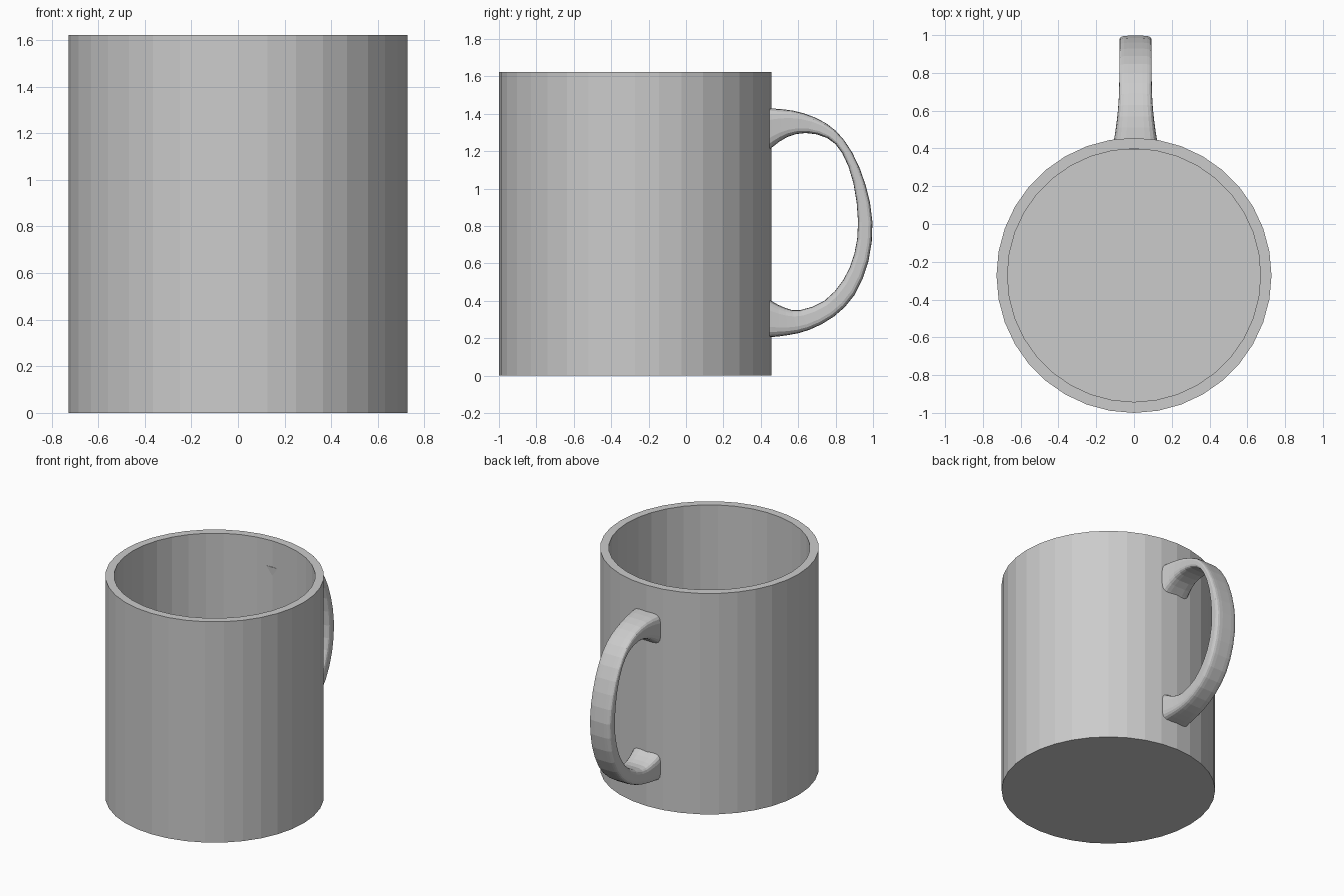
import bpy, bmesh, math
from mathutils import Vector

if "Cube" in bpy.data.objects:
    bpy.data.objects.remove(bpy.data.objects["Cube"])

clay = bpy.data.materials.new("light grey ceramic")
clay.use_nodes = True
clay.diffuse_color = (0.6, 0.6, 0.6, 1)
clay.node_tree.nodes["Principled BSDF"].inputs["Base Color"].default_value = (0.6, 0.6, 0.6, 1)


def loft(name, rings, closed_caps=True):
    """Skin a list of point rings and cap both ends."""
    bm = bmesh.new()
    loops = [[bm.verts.new(p) for p in ring] for ring in rings]
    count = len(loops[0])
    for a, b in zip(loops, loops[1:]):
        for i in range(count):
            j = (i + 1) % count
            bm.faces.new((a[i], a[j], b[j], b[i]))
    bm.faces.new(loops[0])
    bm.faces.new(loops[-1])
    bmesh.ops.recalc_face_normals(bm, faces=bm.faces)
    mesh = bpy.data.meshes.new(name)
    bm.to_mesh(mesh)
    bm.free()
    mesh.materials.append(clay)
    obj = bpy.data.objects.new(name, mesh)
    bpy.context.collection.objects.link(obj)
    return obj


# Cup: outer wall, rim, inner wall and floor
SIDES, CENTRE_Y, HEIGHT = 36, -0.272, 1.622


def circle(radius, z):
    return [(radius * math.cos(math.tau * i / SIDES),
             CENTRE_Y + radius * math.sin(math.tau * i / SIDES), z) for i in range(SIDES)]


loft("cup", [circle(0.728, 0), circle(0.728, HEIGHT), circle(0.67, HEIGHT), circle(0.67, 0.06)])

# Handle stations: outer y, outer z, inner y, inner z, half width
stations = [Vector(s) for s in (
    (0.394, 1.43, 0.41, 1.17, 0.125),
    (0.46, 1.428, 0.46, 1.22, 0.112),
    (0.57, 1.417, 0.54, 1.275, 0.097),
    (0.69, 1.38, 0.64, 1.297, 0.088),
    (0.80, 1.31, 0.755, 1.27, 0.086),
    (0.89, 1.19, 0.835, 1.19, 0.086),
    (0.96, 1.02, 0.895, 1.03, 0.086),
    (0.997, 0.82, 0.92, 0.82, 0.086),
    (0.975, 0.61, 0.90, 0.65, 0.086),
    (0.90, 0.43, 0.84, 0.51, 0.086),
    (0.79, 0.315, 0.74, 0.40, 0.086),
    (0.66, 0.245, 0.61, 0.35, 0.09),
    (0.55, 0.217, 0.53, 0.362, 0.1),
    (0.46, 0.206, 0.46, 0.397, 0.112),
    (0.41, 0.2, 0.41, 0.43, 0.12))]


def smooth_path(points, steps):
    """Pass a smooth spline through the stations."""
    result = []
    for i in range(len(points) - 1):
        p0, p1 = points[max(i - 1, 0)], points[i]
        p2, p3 = points[i + 1], points[min(i + 2, len(points) - 1)]
        for k in range(steps):
            t = k / steps
            result.append(p1 + 0.5 * t * (p2 - p0 + t * (
                2 * p0 - 5 * p1 + 4 * p2 - p3 + t * (3 * (p1 - p2) + p3 - p0))))
    return result + [points[-1]]


def section(station, sides=20):
    """Rounded rectangle spanning the inner and outer edge."""
    outer_y, outer_z, inner_y, inner_z, width = station
    ring = []
    for i in range(sides):
        angle = math.tau * (i + 0.5) / sides
        c, s = math.cos(angle), math.sin(angle)
        across = math.copysign(abs(c) ** 0.45, c)
        out = math.copysign(min(1, abs(s) ** 0.45 * 1.01), s)
        mix = (out + 1) / 2
        ring.append((0.008 + width * across,
                     inner_y + (outer_y - inner_y) * mix,
                     inner_z + (outer_z - inner_z) * mix))
    return ring


loft("handle", [section(s) for s in smooth_path(stations, 2)])
